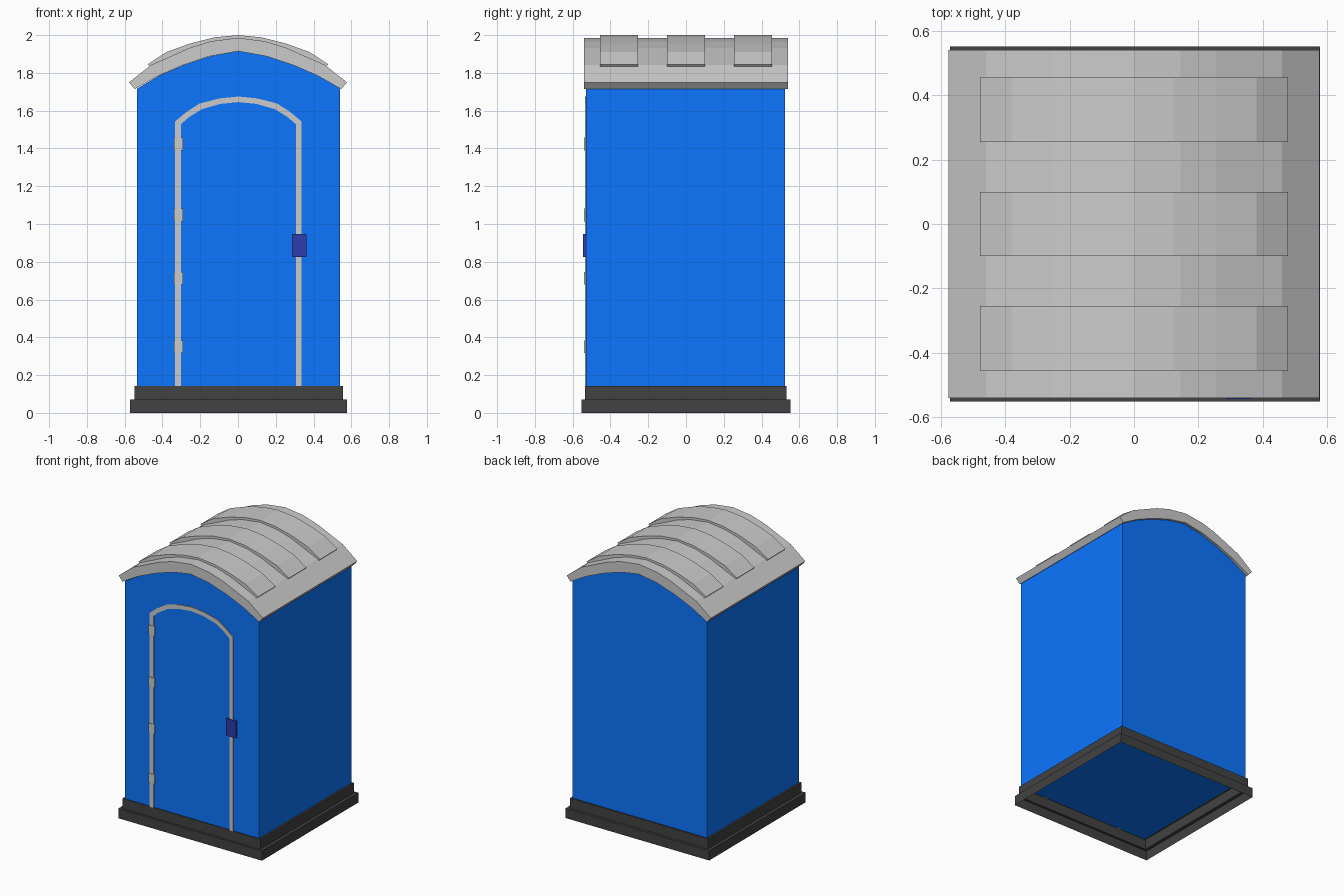
import bpy, bmesh

if "Cube" in bpy.data.objects:
    bpy.data.objects.remove(bpy.data.objects["Cube"])


def material(name, rgb):
    m = bpy.data.materials.new(name)
    m.diffuse_color = (*rgb, 1)
    m.use_nodes = True
    m.node_tree.nodes["Principled BSDF"].inputs["Base Color"].default_value = m.diffuse_color
    return m


BLUE = material("blue_plastic", (0.0035, 0.18, 1.0))
DARK = material("dark_plastic", (0.054, 0.054, 0.054))
NAVY = material("navy_plastic", (0.025, 0.045, 0.42))


def finish(name, bm, mat=None):
    mesh = bpy.data.meshes.new(name)
    bm.to_mesh(mesh)
    bm.free()
    obj = bpy.data.objects.new(name, mesh)
    bpy.context.collection.objects.link(obj)
    if mat:
        mesh.materials.append(mat)
    return obj


def mirrored(half):
    """Right half of an arch (centre outwards) -> full arch, left to right."""
    return [(-x, z) for x, z in reversed(half[1:])] + half


def extrude(name, outline, y0, y1, mat=None):
    """Extrude a closed x-z outline from y0 to y1."""
    bm = bmesh.new()
    face = bm.faces.new([bm.verts.new((x, y0, z)) for x, z in outline])
    new = bmesh.ops.extrude_face_region(bm, geom=[face])["geom"]
    verts = [v for v in new if isinstance(v, bmesh.types.BMVert)]
    bmesh.ops.translate(bm, verts=verts, vec=(0, y1 - y0, 0))
    bmesh.ops.recalc_face_normals(bm, faces=bm.faces)
    return finish(name, bm, mat)


def box(name, x0, x1, y0, y1, z0, z1, mat=None):
    return extrude(name, [(x0, z0), (x1, z0), (x1, z1), (x0, z1)], y0, y1, mat)


def band(name, outer, inner, y0, y1, mat=None):
    """Extrude the strip between two half arches."""
    return extrude(name, mirrored(outer) + mirrored(inner)[::-1], y0, y1, mat)


def stepped_skirt(name, steps, mat):
    """Thin open-bottomed skirt joining rectangles (x0, x1, y0, y1, z)."""
    bm = bmesh.new()
    loops = [[bm.verts.new(c) for c in
              ((x0, y0, z), (x1, y0, z), (x1, y1, z), (x0, y1, z))]
             for x0, x1, y0, y1, z in steps]
    for p, q in zip(loops, loops[1:]):
        for i in range(4):
            j = (i + 1) % 4
            bm.faces.new((p[i], p[j], q[j], q[i]))
    return finish(name, bm, mat)


# Stepped base, an open shell underneath
stepped_skirt("base", [
    (-0.572, 0.578, -0.552, 0.552, 0), (-0.572, 0.578, -0.552, 0.552, 0.07),
    (-0.549, 0.555, -0.536, 0.533, 0.07), (-0.549, 0.555, -0.536, 0.533, 0.143),
    (-0.53, 0.535, -0.525, 0.515, 0.143)], DARK)

# Cabin with arched top
under = [(0, 1.915), (0.15, 1.888), (0.29, 1.842), (0.42, 1.786), (0.538, 1.716)]
cabin = extrude("cabin", mirrored(under) + [(0.538, 0.141), (-0.538, 0.141)],
                -0.53, 0.523, BLUE)
cabin.location.x = 0.003

# Curved roof shell and its three raised ribs
roof = [(0, 1.986), (0.145, 1.967), (0.255, 1.933), (0.46, 1.842), (0.577, 1.75)]
band("roof", roof, under[:-1] + [(0.547, 1.714)], -0.54, 0.54)
rib_top = [(0, 2.0), (0.125, 1.988), (0.255, 1.955), (0.38, 1.91), (0.478, 1.845)]
rib_low = [(0, 1.95), (0.145, 1.93), (0.255, 1.9), (0.46, 1.825)]
for i, y in enumerate((-0.355, 0, 0.355)):
    band(f"roof_rib_{i + 1}", rib_top, rib_low, y - 0.1, y + 0.1)

# Door frame trim
outer = [(0, 1.675), (0.1, 1.665), (0.205, 1.638), (0.275, 1.593), (0.335, 1.543), (0.335, 0.14)]
inner = [(0, 1.645), (0.095, 1.636), (0.193, 1.608), (0.258, 1.568), (0.305, 1.528), (0.305, 0.14)]
frame = band("door_frame", outer, inner, -0.536, -0.525)
frame.location.x = 0.002

# Hinges and latch
for i, z in enumerate((0.35, 0.713, 1.048, 1.423)):
    box(f"hinge_{i + 1}", -0.34, -0.292, -0.54, -0.525, z - 0.034, z + 0.034)
box("door_latch", 0.286, 0.363, -0.544, -0.525, 0.824, 0.947, NAVY)
